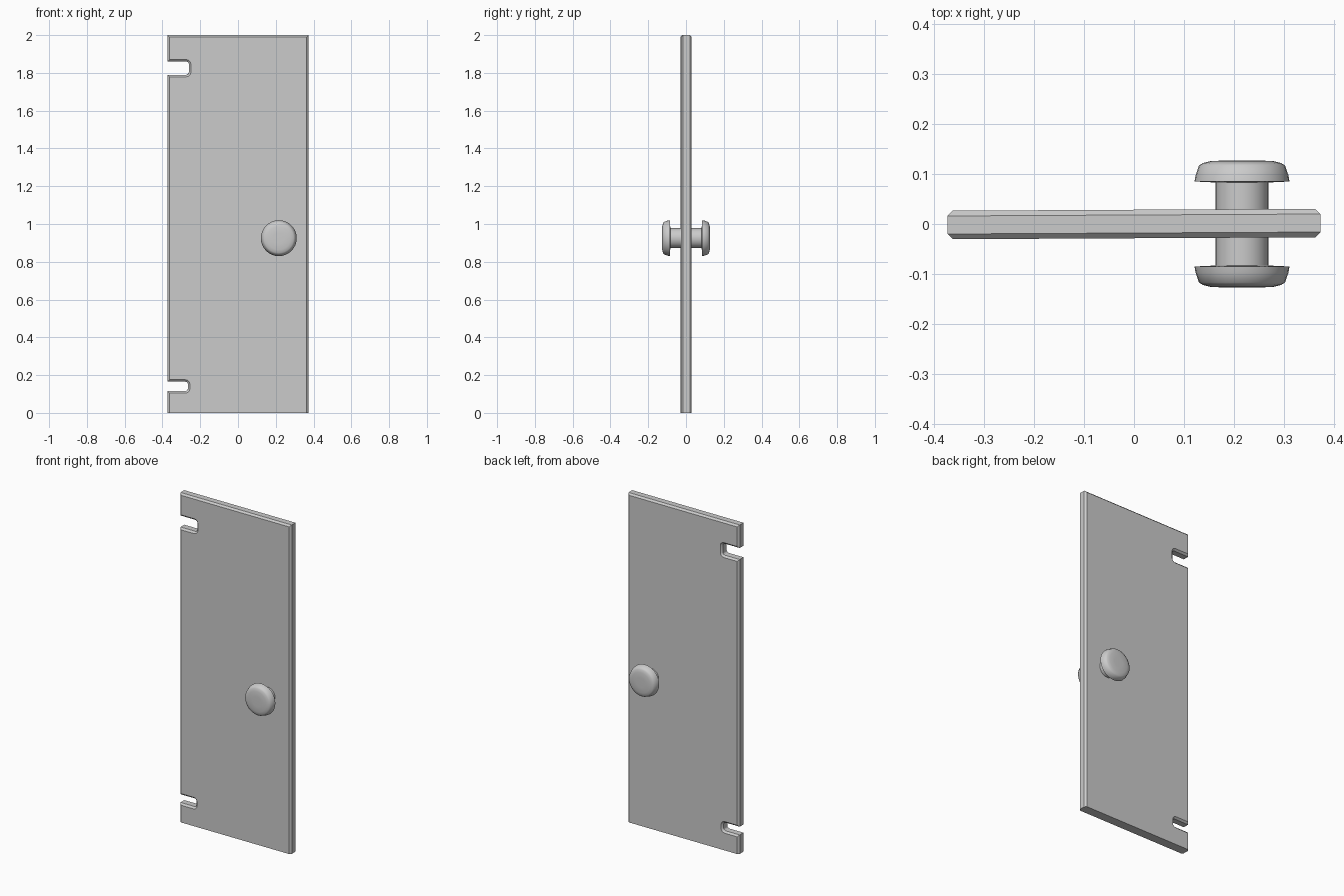
import bpy, bmesh, math
from mathutils import Matrix, Vector

if "Cube" in bpy.data.objects:
    bpy.data.objects.remove(bpy.data.objects["Cube"])

TILT = Matrix.Rotation(math.radians(0.3), 4, 'Z')


def finish(bm, name, angle):
    bmesh.ops.recalc_face_normals(bm, faces=bm.faces[:])
    mesh = bpy.data.meshes.new(name)
    bm.to_mesh(mesh)
    bm.free()
    ob = bpy.data.objects.new(name, mesh)
    bpy.context.collection.objects.link(ob)
    bpy.ops.object.select_all(action='DESELECT')
    ob.select_set(True)
    bpy.context.view_layer.objects.active = ob
    bpy.ops.object.shade_smooth_by_angle(angle=math.radians(angle))
    return ob


def notch(x_in, z_lo, z_hi, r=0.014):
    """Hinge slot outline from top to bottom, with rounded inner corners."""
    pts = [(-0.373, z_hi)]
    for cz, start in ((z_hi - r, 90), (z_lo + r, 0)):
        for i in range(4):
            a = math.radians(start - 30 * i)
            pts.append((x_in - r + r * math.cos(a), cz + r * math.sin(a)))
    return pts + [(-0.373, z_lo)]


# Door panel: notched outline, extruded, chamfered everywhere but the bottom
H = 0.0285
outline = ([(-0.373, 0), (0.373, 0), (0.373, 2), (-0.373, 2)]
           + notch(-0.26, 1.79, 1.86) + notch(-0.265, 0.115, 0.165))
bm = bmesh.new()
face = bm.faces.new([bm.verts.new((x, -H, z)) for x, z in outline])
ext = bmesh.ops.extrude_face_region(bm, geom=[face])
bmesh.ops.translate(bm, vec=(0, 2 * H, 0),
                    verts=[v for v in ext['geom'] if isinstance(v, bmesh.types.BMVert)])
rims = [e for e in bm.edges
        if abs(e.verts[0].co.y - e.verts[1].co.y) < 1e-6
        and max(v.co.z for v in e.verts) > 1e-4]
bmesh.ops.bevel(bm, geom=rims, offset=0.0105, segments=1, affect='EDGES')
bm.transform(TILT)
finish(bm, "door_panel", 25)

# Knobs: one lathed profile (radius, distance from panel centre), both sides
PROFILE = [(0.053, 0.0), (0.053, 0.083), (0.095, 0.085), (0.093, 0.097),
           (0.086, 0.117), (0.078, 0.122), (0.062, 0.126), (0.03, 0.127), (0, 0.127)]
for name, side in (("front_knob", -1), ("back_knob", 1)):
    bm = bmesh.new()
    verts = [bm.verts.new((r, side * d, 0)) for r, d in PROFILE]
    edges = [bm.edges.new(p) for p in zip(verts, verts[1:])]
    bmesh.ops.spin(bm, geom=verts + edges, cent=(0, 0, 0), axis=(0, 1, 0),
                   angle=math.tau, steps=32)
    bmesh.ops.remove_doubles(bm, verts=bm.verts[:], dist=1e-4)
    bm.transform(Matrix.Translation(Vector((0.216, 0, 0.925))))
    finish(bm, name, 40)
